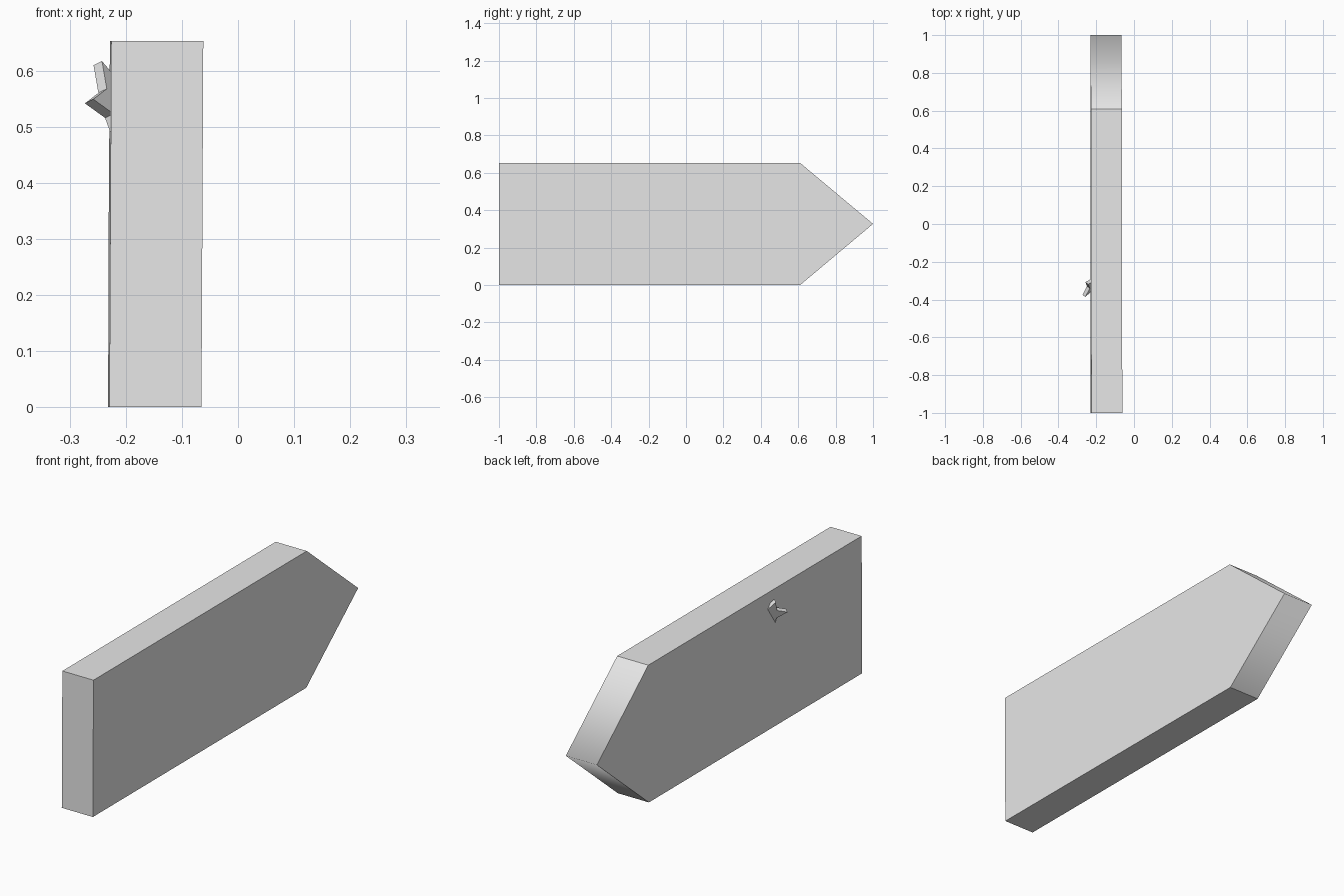
import bpy, bmesh, math
from mathutils import Vector

if "Cube" in bpy.data.objects:
    bpy.data.objects.remove(bpy.data.objects["Cube"])

grey = bpy.data.materials.new("plain_grey")
grey.diffuse_color = (0.8, 0.8, 0.8, 1)
grey.use_nodes = True
grey.node_tree.nodes["Principled BSDF"].inputs["Base Color"].default_value = grey.diffuse_color


def prism(name, ring_a, ring_b):
    """Closed solid between two matching outlines."""
    bm = bmesh.new()
    a = [bm.verts.new(p) for p in ring_a]
    b = [bm.verts.new(p) for p in ring_b]
    n = len(a)
    bm.faces.new(a)
    bm.faces.new(b[::-1])
    for i in range(n):
        j = (i + 1) % n
        bm.faces.new((a[j], a[i], b[i], b[j]))
    bmesh.ops.recalc_face_normals(bm, faces=bm.faces[:])
    me = bpy.data.meshes.new(name)
    bm.to_mesh(me)
    bm.free()
    me.materials.append(grey)
    ob = bpy.data.objects.new(name, me)
    bpy.context.collection.objects.link(ob)
    return ob


# Pointed board, leaning very slightly
outline = [(-1, 0), (0.61, 0), (1, 0.327), (0.61, 0.653), (-1, 0.653)]


def side(x):
    return [(x + 0.005 * (z - 0.325) - 0.0015 * y, y, z) for y, z in outline]


board = prism("pointed_board", side(-0.229), side(-0.065))

# The two faces of the point blend softly into each other; all other edges are crisp
me = board.data
for poly in me.polygons:
    poly.use_smooth = poly.normal.y > 0.3
for edge in me.edges:
    tip = all(me.vertices[i].co.y > 0.99 for i in edge.vertices)
    edge.use_edge_sharp = not tip

# Small five-pointed star sunk into the left side of the board
centre = Vector((-0.215, -0.316, 0.539))
normal = Vector((0.75, -0.55, 0.37)).normalized()
u = Vector((-0.07, -0.045, -0.005))
u = (u - normal * u.dot(normal)).normalized()
v = normal.cross(u)


def star_ring(offset):
    ring = []
    for i in range(10):
        r = 0.082 if i % 2 == 0 else 0.041
        t = i * math.pi / 5
        ring.append(centre + normal * offset + (u * math.cos(t) + v * math.sin(t)) * r)
    return ring


prism("star", star_ring(-0.01), star_ring(0.01))
